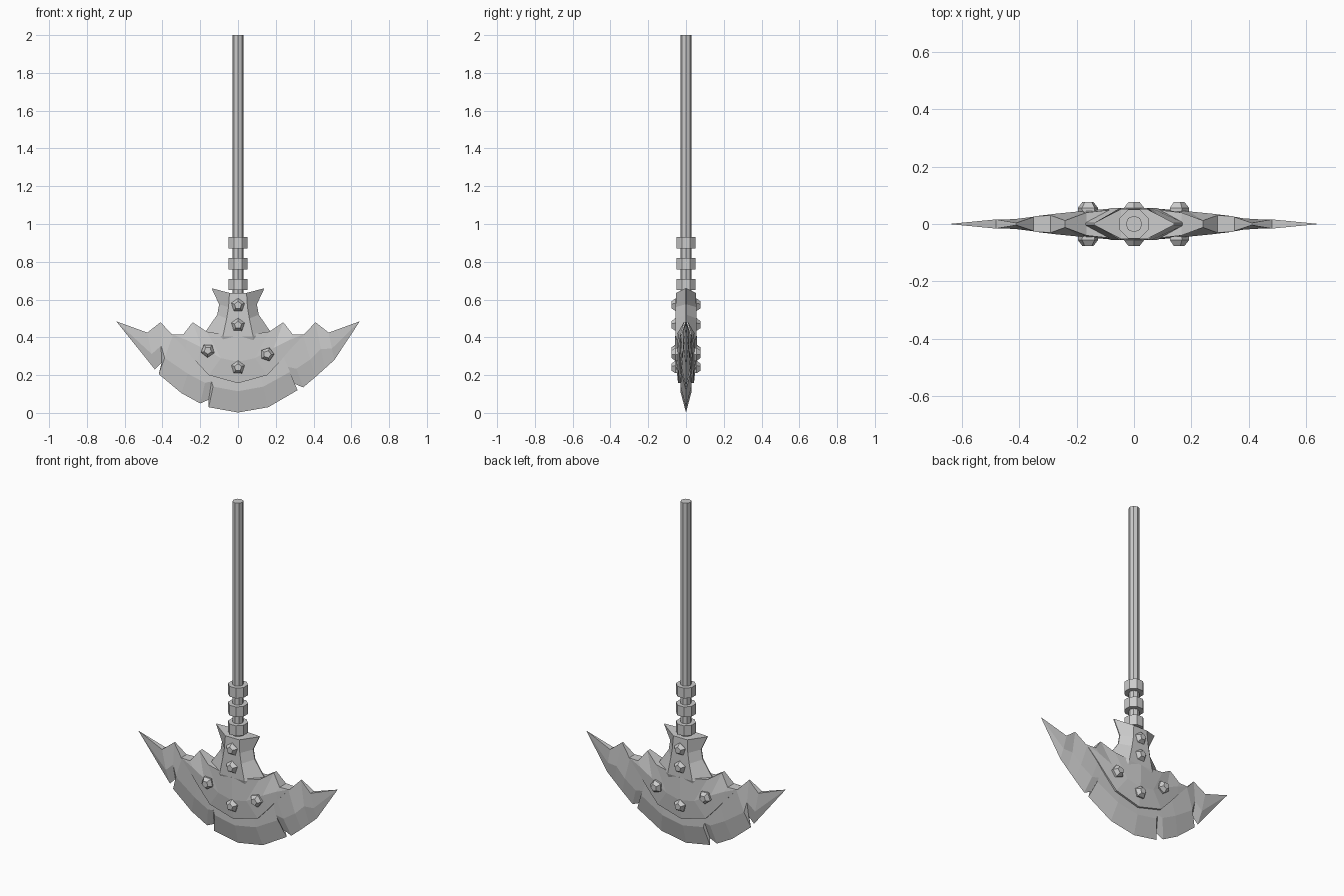
import bpy, bmesh, math
from mathutils import Vector

if "Cube" in bpy.data.objects:
    bpy.data.objects.remove(bpy.data.objects["Cube"])


def finish(name, bm):
    bmesh.ops.remove_doubles(bm, verts=bm.verts, dist=0.0005)
    bmesh.ops.recalc_face_normals(bm, faces=bm.faces)
    mesh = bpy.data.meshes.new(name)
    bm.to_mesh(mesh)
    bm.free()
    obj = bpy.data.objects.new(name, mesh)
    bpy.context.collection.objects.link(obj)
    return obj


def slab(name, rows):
    """Two mirrored skins from rows of (x, z, half thickness), closed round the rim."""
    bm = bmesh.new()
    front = [[bm.verts.new((x, -y, z)) for x, z, y in r] for r in rows]
    back = [[bm.verts.new((x, y, z)) for x, z, y in r] for r in rows]
    n, m = len(rows), len(rows[0])
    for g in (front, back):
        for i in range(n - 1):
            for j in range(m - 1):
                bm.faces.new((g[i][j], g[i][j + 1], g[i + 1][j + 1], g[i + 1][j]))
    rim = [(0, j) for j in range(m)] + [(i, m - 1) for i in range(1, n)]
    rim += [(n - 1, j) for j in range(m - 2, -1, -1)] + [(i, 0) for i in range(n - 2, 0, -1)]
    for (a, b), (c, d) in zip(rim, rim[1:] + rim[:1]):
        bm.faces.new((front[a][b], front[c][d], back[c][d], back[a][b]))
    return finish(name, bm)


def prism(name, r, z0, z1, sides=8, turn=0.0):
    bpy.ops.mesh.primitive_cylinder_add(vertices=sides, radius=r, depth=z1 - z0,
                                        location=(0, 0, (z0 + z1) / 2), rotation=(0, 0, turn))
    bpy.context.object.name = name


# Shaft and three collars
prism("shaft", 0.029, 0.58, 2.0)
for k, z in enumerate((0.65, 0.76, 0.87)):
    prism(f"collar_{k + 1}", 0.054, z, z + 0.06, 8, math.pi / 8)

# Chipped crescent blade: cutting edge x, z, then inner edge x, z, half thickness
columns = [
    (-.645, .485, -.645, .485, 0), (-.44, .23, -.48, .425, .016), (-.405, .265, -.41, .48, .004),
    (-.42, .205, -.345, .41, .026), (-.30, .105, -.22, .35, .03), (-.20, .05, -.14, .31, .03),
    (-.155, .07, -.12, .30, .03), (-.155, .03, -.10, .29, .03), (0, .002, 0, .27, .03),
    (.16, .03, .10, .29, .03), (.315, .12, .22, .35, .03), (.285, .16, .23, .36, .03),
    (.345, .135, .26, .37, .03), (.41, .19, .345, .41, .026), (.46, .235, .41, .48, .004),
    (.51, .28, .48, .425, .016), (.645, .485, .645, .485, 0)]
edge, ridge, inner = [], [], []
for ox, oz, ix, iz, iy in columns:
    mx, mz = ox + (ix - ox) * 0.42, oz + (iz - oz) * 0.42
    edge.append((ox, oz, 0))
    ridge.append((mx, mz, 0.03 * (1 - (abs(mx) / 0.645) ** 2)))
    inner.append((ix, iz, iy))
slab("blade", [edge, ridge, inner])

# Raised centre plate with toothed upper edge
lower = [(-.35, .415, .026), (-.28, .34, .032), (-.22, .27, .036), (-.155, .20, .04), (0, .157, .042)]
middle = [(-.345, .415, .027), (-.27, .385, .036), (-.19, .345, .044), (-.09, .29, .053), (0, .27, .055)]
upper = [(-.34, .415, .027), (-.29, .415, .03), (-.24, .48, .012), (-.165, .43, .04), (-.075, .408, .056)]


def mirrored(row):
    return row + [(-x, z, y) for x, z, y in reversed(row) if x < 0]


upper_full = mirrored(upper)
upper_full.pop(5)  # the middle column is shared, so its top vertex sits at the centre
upper_full[4] = (0, .405, .058)
slab("centre_plate", [mirrored(lower), mirrored(middle), upper_full])

# Flared neck socket: z centre, edge x, edge z, flat half width, half thickness
neck = []
for z, ex, ez, f, y in ((.635, .14, .66, .045, .052), (.56, .10, .575, .05, .055),
                        (.50, .11, .52, .06, .056), (.405, .175, .425, .08, .056),
                        (.36, .16, .38, .08, .04)):
    neck.append([(-ex, ez, .003), (-f, z, y), (f, z, y), (ex, ez, .003)])
slab("neck", neck)

# Five-sided studs on both faces
for k, (x, z, turn) in enumerate(((0, .57, .3), (0, .465, .3), (-.16, .33, .9),
                                  (.155, .31, 0), (0, .24, .3))):
    for side, tag in ((-1, "front"), (1, "back")):
        bm = bmesh.new()
        rings = []
        for r, y in ((.034, .02), (.037, .056), (.02, .077)):
            rings.append([bm.verts.new(Vector((x + r * math.cos(turn + a * math.tau / 5), side * y,
                                               z + r * math.sin(turn + a * math.tau / 5))))
                          for a in range(5)])
        for p, q in zip(rings, rings[1:]):
            for a in range(5):
                b = (a + 1) % 5
                bm.faces.new((p[a], p[b], q[b], q[a]))
        bm.faces.new(rings[0])
        bm.faces.new(rings[-1])
        finish(f"stud_{k + 1}_{tag}", bm)
